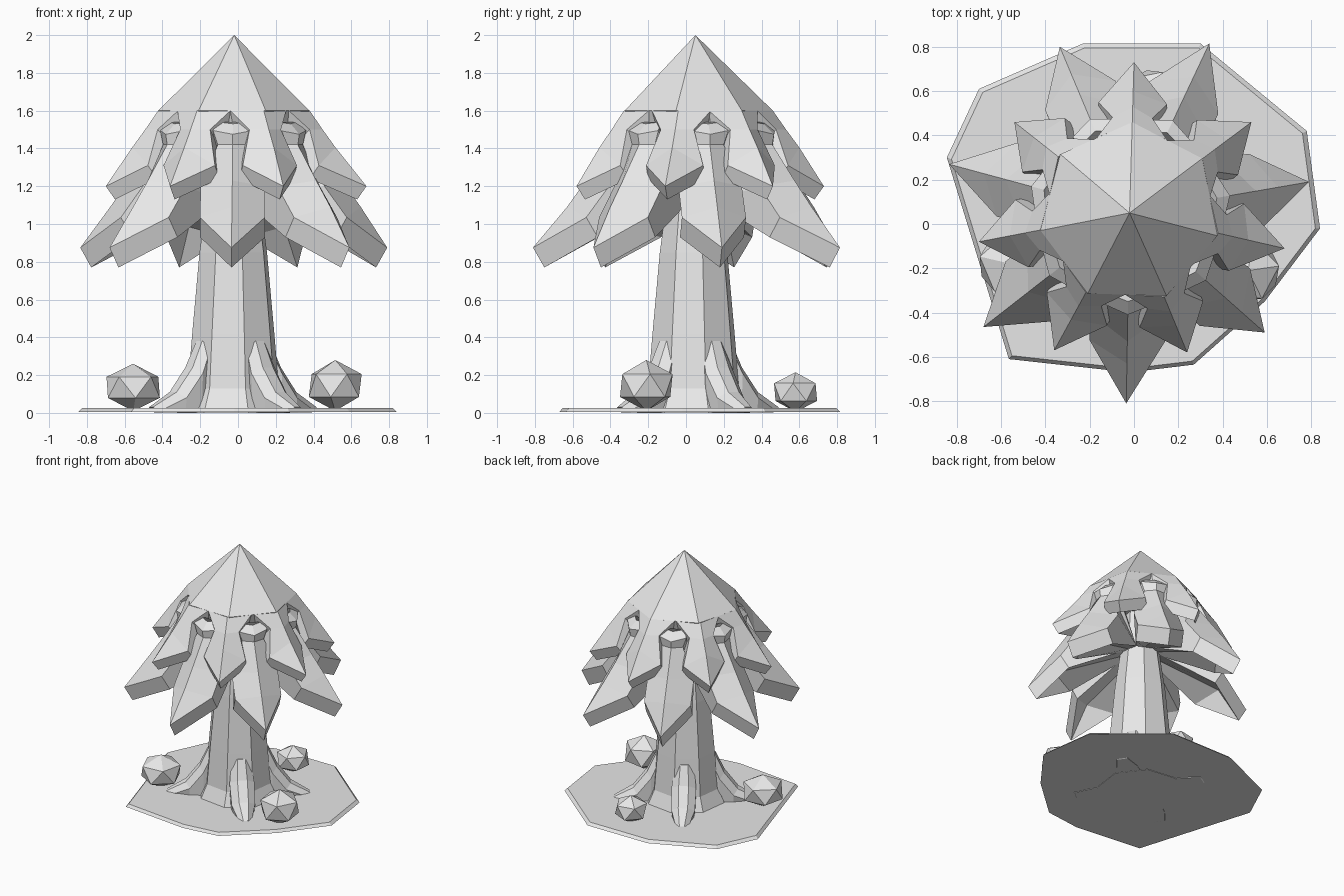
import bpy, bmesh
from math import sin, cos, pi, radians, atan2, hypot
from mathutils import Matrix, Vector

if "Cube" in bpy.data.objects:
    bpy.data.objects.remove(bpy.data.objects["Cube"], do_unlink=True)

grey = bpy.data.materials.new("pale_grey")
grey.use_nodes = True
grey.diffuse_color = (0.8, 0.8, 0.8, 1)
grey.node_tree.nodes["Principled BSDF"].inputs["Base Color"].default_value = (0.8, 0.8, 0.8, 1)

CROWN = Vector((-0.02, 0.05, 0))
TRUNK = Vector((-0.025, 0.04, 0))


def finish(name, bm, location=(0, 0, 0), angle=0.0):
    bmesh.ops.remove_doubles(bm, verts=bm.verts, dist=0.0005)
    bmesh.ops.recalc_face_normals(bm, faces=bm.faces)
    mesh = bpy.data.meshes.new(name)
    bm.to_mesh(mesh)
    bm.free()
    mesh.materials.append(grey)
    obj = bpy.data.objects.new(name, mesh)
    obj.location = location
    obj.rotation_euler.z = angle
    bpy.context.collection.objects.link(obj)


def loft(bm, rings):
    """Skin closed rings of equal length and cap both ends."""
    rows = [[bm.verts.new(p) for p in ring] for ring in rings]
    n = len(rows[0])
    for a, b in zip(rows, rows[1:]):
        for i in range(n):
            j = (i + 1) % n
            bm.faces.new((a[i], a[j], b[j], b[i]))
    bm.faces.new(rows[0][::-1])
    bm.faces.new(rows[-1])


def circle(radius, z, sides, phase=0.0):
    return [(radius * cos(phase + 2 * pi * i / sides),
             radius * sin(phase + 2 * pi * i / sides), z) for i in range(sides)]


def leaf(name, tip, tip_z, rows, drop, anchor):
    """Ridged solid leaf towards tip; rows hold ridge r, ridge z, half width, edge r, edge z."""
    dx, dy = tip[0] - CROWN.x, tip[1] - CROWN.y
    reach = hypot(dx, dy)
    rows = rows + ((reach, tip_z, 0, reach, tip_z),)
    inner_r, inner_w, inner_z = anchor
    rings = []
    for i, (rr, rz, w, er, ez) in enumerate(rows):
        top = [(er, -w, ez), (rr, 0, rz), (er, w, ez)]
        if i >= len(rows) - 2:
            low = [(x + drop[0], y, z + drop[1]) for x, y, z in reversed(top)]
        else:
            low = [(inner_r, side * inner_w, inner_z) for side in (1, 0, -1)]
        rings.append(top + low)
    bm = bmesh.new()
    loft(bm, rings)
    finish(name, bm, CROWN, atan2(dy, dx))


# Ground slab with a slightly inset top edge
outline = [(0.84, -0.02), (0.78, 0.42), (0.30, 0.815), (-0.23, 0.815), (-0.70, 0.61),
           (-0.845, 0.30), (-0.565, -0.61), (-0.02, -0.67), (0.27, -0.635), (0.59, -0.35)]
bm = bmesh.new()
loft(bm, [[(x, y, 0.005) for x, y in outline],
          [(x * 0.975, y * 0.975, 0.026) for x, y in outline]])
finish("ground_slab", bm)

# Tapered eight-sided trunk with flared foot
bm = bmesh.new()
loft(bm, [circle(r, z, 8, radians(15)) for r, z in
          ((0.31, 0), (0.25, 0.13), (0.225, 0.42), (0.185, 0.85), (0.15, 1.1), (0.12, 1.5))])
finish("trunk", bm, TRUNK)

# Four buttress roots: ridge r, ridge z, half width
root_profile = ((0.14, 0.39, 0.06), (0.215, 0.38, 0.07), (0.28, 0.24, 0.09),
                (0.38, 0.11, 0.085), (0.52, 0.03, 0.045))
for k, deg in enumerate((-49, 34, 122, 213)):
    rings = []
    for r, z, w in root_profile:
        side_z, foot_r = max(z - 0.03, 0.01), min(r, 0.5) - 0.03
        rings.append([(r - 0.03, -w, side_z), (r, -w * 0.4, z), (r, w * 0.4, z), (r - 0.03, w, side_z),
                      (foot_r, w * 0.9, 0.002), (foot_r, -w * 0.9, 0.002)])
    bm = bmesh.new()
    loft(bm, rings)
    finish(f"root_{k + 1}", bm, TRUNK, radians(deg))

# Faceted rocks
for k, (x, y, z, r, h) in enumerate(((-0.555, -0.18, 0.135, 0.162, 0.125),
                                     (0.515, -0.21, 0.145, 0.158, 0.135),
                                     (0.08, 0.58, 0.11, 0.13, 0.105))):
    bm = bmesh.new()
    bmesh.ops.create_icosphere(bm, subdivisions=1, radius=1,
                               matrix=Matrix.Diagonal((r, r, h, 1)))
    finish(f"rock_{k + 1}", bm, (x, y, z), 0.4 + k)

# Pointed crown cap
bm = bmesh.new()
loft(bm, [circle(0.35, 1.44, 7), circle(0.41, 1.6, 7), circle(0, 2.0, 7)])
finish("crown_cap", bm, CROWN, radians(88.3))

# Upper tier of leaves, growing out of the cap corners
upper = ((0.41, 1.6, 0.16, 0.333, 1.6), (0.48, 1.5, 0.09, 0.43, 1.5),
         (0.55, 1.405, 0.155, 0.495, 1.31))
upper_tips = ((0.0, 0.73), (0.53, 0.46), (0.68, -0.11), (0.24, -0.58),
              (-0.36, -0.57), (-0.70, -0.08), (-0.54, 0.46))
for k, tip in enumerate(upper_tips):
    leaf(f"upper_leaf_{k + 1}", tip, 1.2, upper, (-0.05, -0.07), (0.3, 0.1, 1.36))

# Lower tier with a knob at the top of each leaf, seated between the upper ones
lower = ((0.40, 1.53, 0.08, 0.37, 1.54), (0.46, 1.475, 0.105, 0.415, 1.495),
         (0.45, 1.42, 0.08, 0.415, 1.42), (0.58, 1.23, 0.17, 0.455, 1.2),
         (0.68, 1.09, 0.172, 0.575, 1.035))
lower_tips = ((0.34, 0.815), (0.79, 0.19), (0.59, -0.49), (-0.035, -0.81),
              (-0.68, -0.465), (-0.835, 0.27), (-0.335, 0.80))
for k, tip in enumerate(lower_tips):
    leaf(f"lower_leaf_{k + 1}", tip, 0.875, lower, (-0.06, -0.105), (0.13, 0.07, 1.12))
